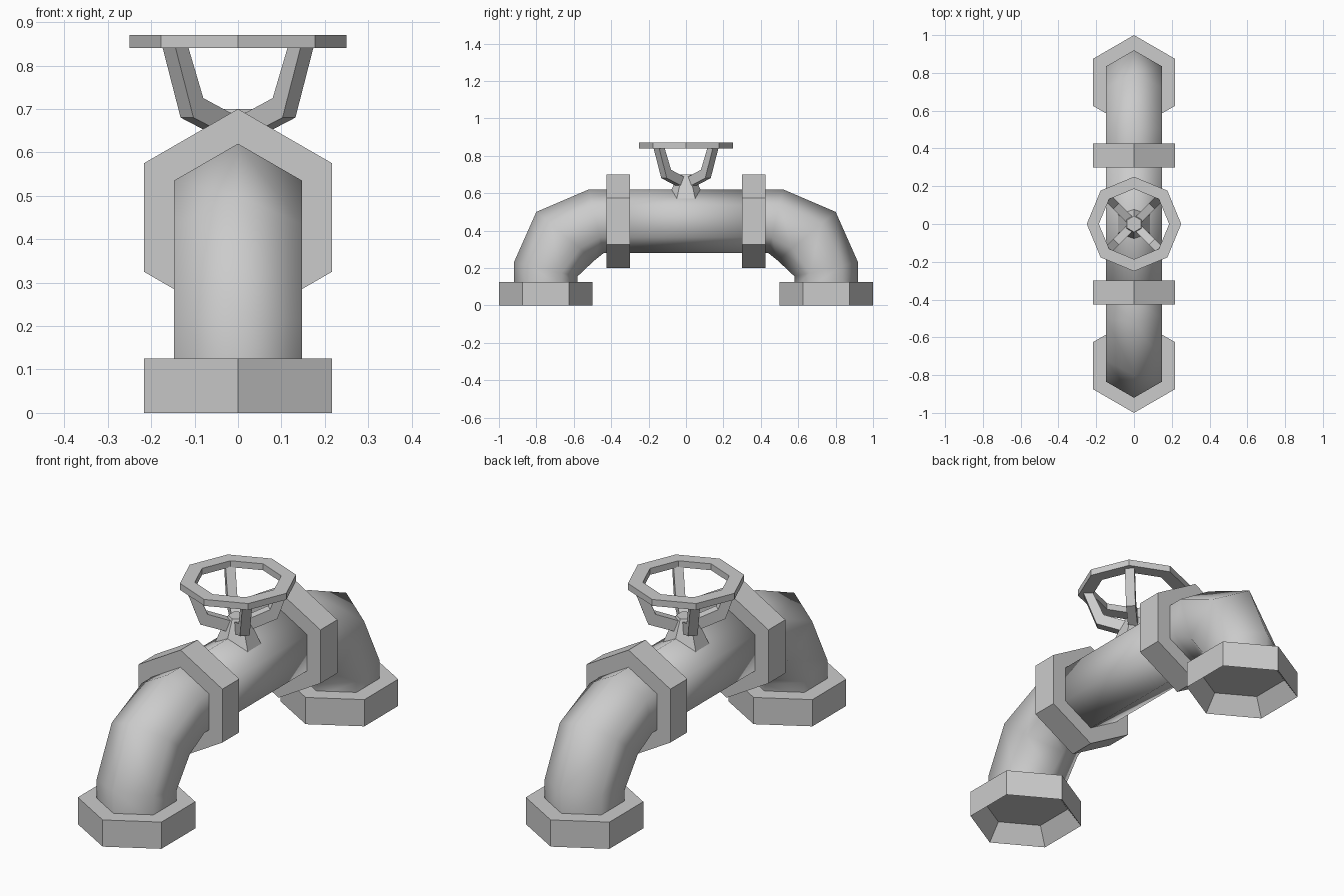
import bpy
import bmesh
from math import sin, cos, tau
from mathutils import Vector, Matrix

cube = bpy.data.objects.get("Cube")
if cube:
    bpy.data.objects.remove(cube, do_unlink=True)

GREY = (0.6, 0.6, 0.6, 1.0)
metal = bpy.data.materials.new("grey_metal")
metal.use_nodes = True
metal.diffuse_color = GREY
metal.node_tree.nodes["Principled BSDF"].inputs["Base Color"].default_value = GREY

X, Y, Z = Vector((1, 0, 0)), Vector((0, 1, 0)), Vector((0, 0, 1))


def ring(centre, u, v, sides=6):
    """Polygon points around a centre, first corner along v."""
    return [Vector(centre) + u * sin(tau * i / sides) + v * cos(tau * i / sides)
            for i in range(sides)]


def loft(name, rings, caps=True, loop=False, smooth=False):
    """Skin a list of equal rings into one mesh object."""
    bm = bmesh.new()
    rows = [[bm.verts.new(p) for p in r] for r in rings]
    pairs = list(zip(rows, rows[1:]))
    if loop:
        pairs.append((rows[-1], rows[0]))
    for a, b in pairs:
        for i in range(len(a)):
            j = (i + 1) % len(a)
            bm.faces.new((a[i], a[j], b[j], b[i]))
    if caps and not loop:
        bm.faces.new(rows[0])
        bm.faces.new(rows[-1])
    bmesh.ops.recalc_face_normals(bm, faces=bm.faces)
    for f in bm.faces:
        f.smooth = smooth
    mesh = bpy.data.meshes.new(name)
    bm.to_mesh(mesh)
    bm.free()
    mesh.materials.append(metal)
    obj = bpy.data.objects.new(name, mesh)
    bpy.context.collection.objects.link(obj)
    return obj


# Straight middle pipe
PIPE, FLANGE, AXIS = 0.17, 0.25, 0.45
loft("middle_pipe", [ring((0, y, AXIS), X * PIPE, Z * PIPE) for y in (-0.4, 0.4)],
     smooth=True)

# Elbow sections: outer (y, z) and inner (y, z) points of each bend
BENDS = [((0.40, 0.62), (0.40, 0.28)),
         ((0.52, 0.62), (0.44, 0.28)),
         ((0.80, 0.50), (0.49, 0.24)),
         ((0.92, 0.23), (0.58, 0.155)),
         ((0.92, 0.10), (0.58, 0.10))]

for side, word in ((-1, "front"), (1, "back")):
    sections = []
    for outer, inner in BENDS:
        o = Vector((0, side * outer[0], outer[1]))
        i = Vector((0, side * inner[0], inner[1]))
        sections.append(ring((o + i) / 2, X * PIPE, (o - i) / 2))
    loft(word + "_elbow", sections, caps=False, smooth=True)

    # Hexagonal collar joining the elbow to the middle pipe
    loft(word + "_collar",
         [ring((0, side * y, AXIS), X * FLANGE, Z * FLANGE) for y in (0.3, 0.425)])

    # Foot flange, hollowed from below with a tapered recess
    loft(word + "_foot_flange",
         [ring((0, side * 0.75, z), X * r, Y * r)
          for z, r in ((0.125, FLANGE), (0, FLANGE), (0.08, 0.19))])

# Flared valve stem
loft("valve_stem", [ring((0, 0, z), X * r, Y * r)
                    for z, r in ((0.56, 0.103), (0.70, 0.042))])

# Four bent spokes, drawn as a (radius, height) profile
SPOKE = [(0.226, 0.845), (0.184, 0.845), (0.134, 0.725),
         (0.03, 0.685), (0.03, 0.63), (0.166, 0.68)]
for k in range(4):
    turn = Matrix.Rotation(tau * (k + 0.5) / 4, 3, "Z")
    # Paired quads keep the bend clean: upper arm and lower arm
    bm_rings = []
    for a, b in ((0, 1), (5, 2), (4, 3)):
        (ra, za), (rb, zb) = SPOKE[a], SPOKE[b]
        corners = [(ra, -0.021, za), (ra, 0.021, za), (rb, 0.021, zb), (rb, -0.021, zb)]
        bm_rings.append([turn @ Vector(c) for c in corners])
    loft("wheel_spoke_%d" % (k + 1), bm_rings)

# Eight-sided hand wheel
loft("hand_wheel", [ring((0, 0, z), X * r, Y * r, 8)
                    for z, r in ((0.84, 0.25), (0.87, 0.25), (0.87, 0.186), (0.84, 0.186))],
     loop=True)
